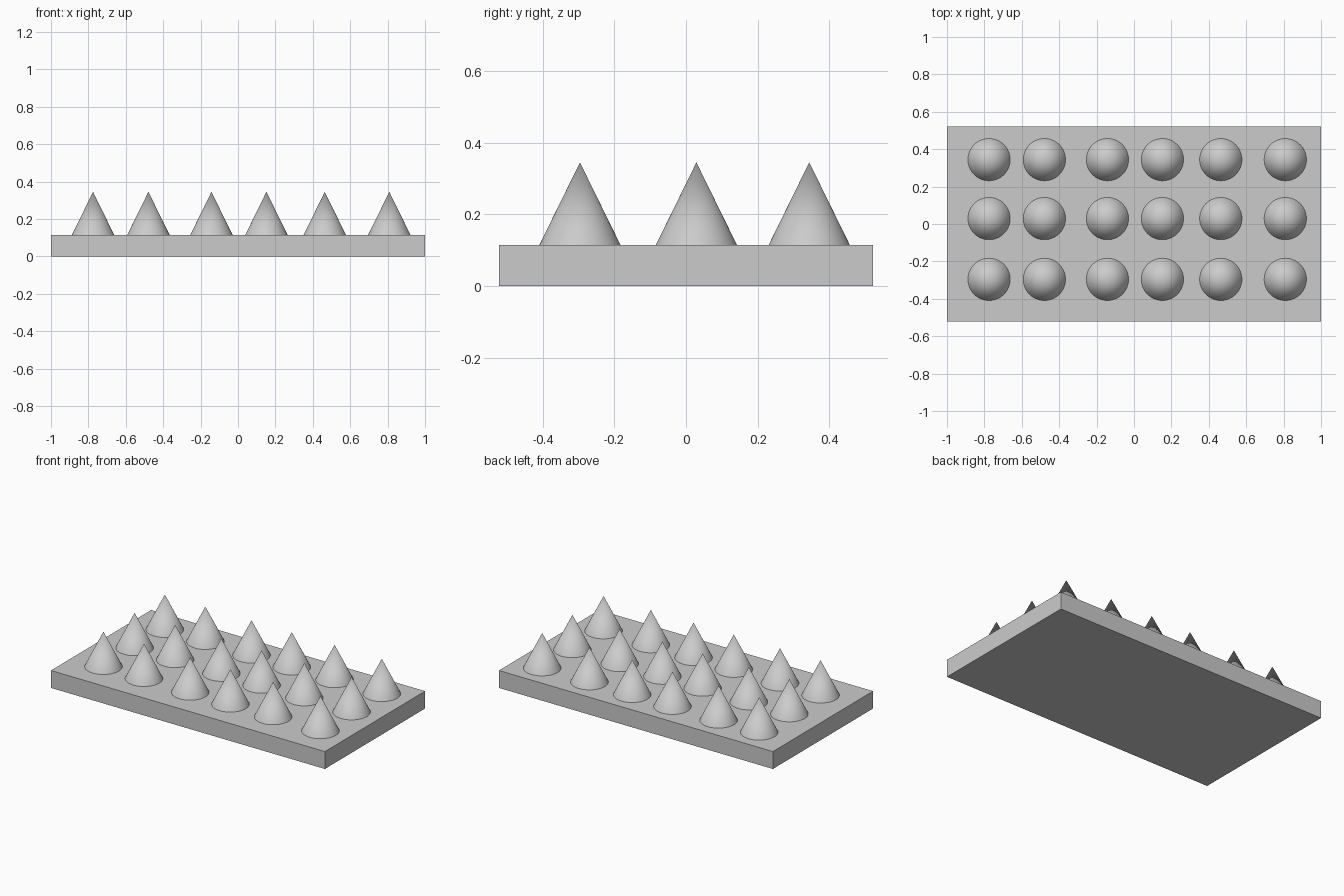
import bpy
import math

if "Cube" in bpy.data.objects:
    bpy.data.objects.remove(bpy.data.objects["Cube"])

PLATE_TOP = 0.115
TIP = 0.345
RADIUS = 0.113
COLUMNS = (-0.775, -0.479, -0.142, 0.152, 0.464, 0.809)
ROWS = (-0.296, 0.029, 0.344)

# Base plate
bpy.ops.mesh.primitive_cube_add(size=1, location=(0, 0, PLATE_TOP / 2))
plate = bpy.context.object
plate.name = "base_plate"
plate.scale = (2.0, 1.044, PLATE_TOP)
bpy.ops.object.transform_apply(location=False, rotation=False, scale=True)


# One smooth conical spike standing on the plate
def add_spike(name, x, y):
    height = TIP - PLATE_TOP
    bpy.ops.mesh.primitive_cone_add(
        vertices=64, radius1=RADIUS, radius2=0, depth=height,
        location=(x, y, PLATE_TOP + height / 2))
    bpy.context.object.name = name
    bpy.ops.object.shade_smooth_by_angle(angle=math.radians(30))


# Irregularly spaced grid of spikes
for r, y in enumerate(ROWS, 1):
    for c, x in enumerate(COLUMNS, 1):
        add_spike(f"spike_row{r}_column{c}", x, y)
